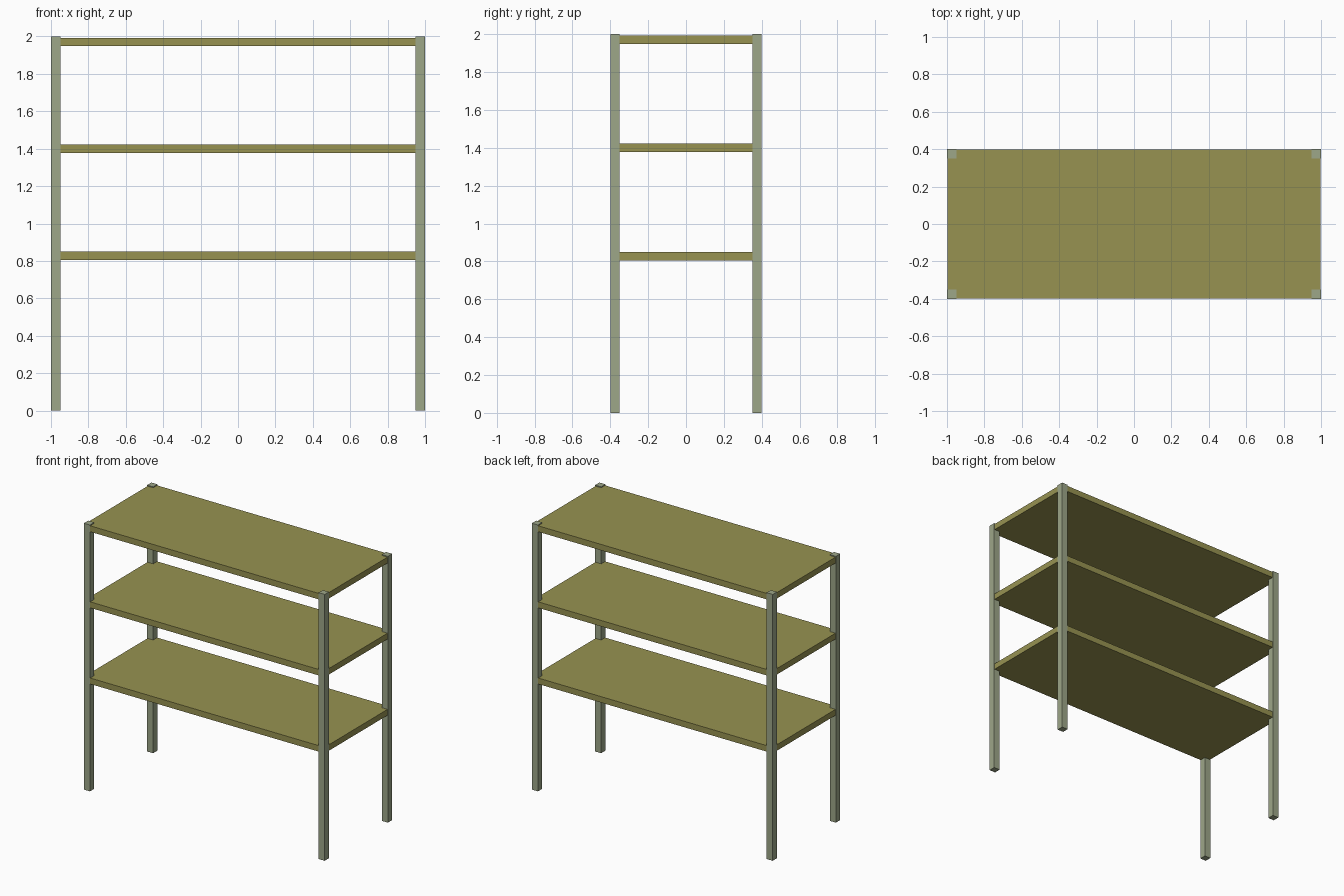
import bpy

if "Cube" in bpy.data.objects:
    bpy.data.objects.remove(bpy.data.objects["Cube"], do_unlink=True)


def make_material(name, rgb):
    mat = bpy.data.materials.new(name)
    mat.use_nodes = True
    mat.diffuse_color = (*rgb, 1)
    mat.node_tree.nodes["Principled BSDF"].inputs["Base Color"].default_value = (*rgb, 1)
    return mat


def box(name, size, center, mat):
    bpy.ops.mesh.primitive_cube_add(size=1, location=center)
    obj = bpy.context.object
    obj.name = name
    obj.scale = size
    bpy.ops.object.transform_apply(location=False, rotation=False, scale=True)
    obj.data.materials.append(mat)
    return obj


olive = make_material("olive_board", (0.31, 0.29, 0.083))
sage = make_material("sage_post", (0.34, 0.385, 0.25))

LENGTH, DEPTH, HEIGHT = 2.0, 0.8, 2.0
POST = 0.05
BOARD = 0.045
INSET = 0.003

# Four square corner posts
for side, sx in (("right", -1), ("left", 1)):
    for end, sy in (("front", -1), ("back", 1)):
        box(f"{end}_{side}_post", (POST, POST, HEIGHT),
            (sx * (LENGTH - POST) / 2, sy * (DEPTH - POST) / 2, HEIGHT / 2), sage)

# Three boards, set just inside the outer faces of the posts
for name, top in (("lower", 0.85), ("middle", 1.422), ("top", 1.993)):
    box(f"{name}_shelf", (LENGTH - 2 * INSET, DEPTH - 2 * INSET, BOARD),
        (0, 0, top - BOARD / 2), olive)
